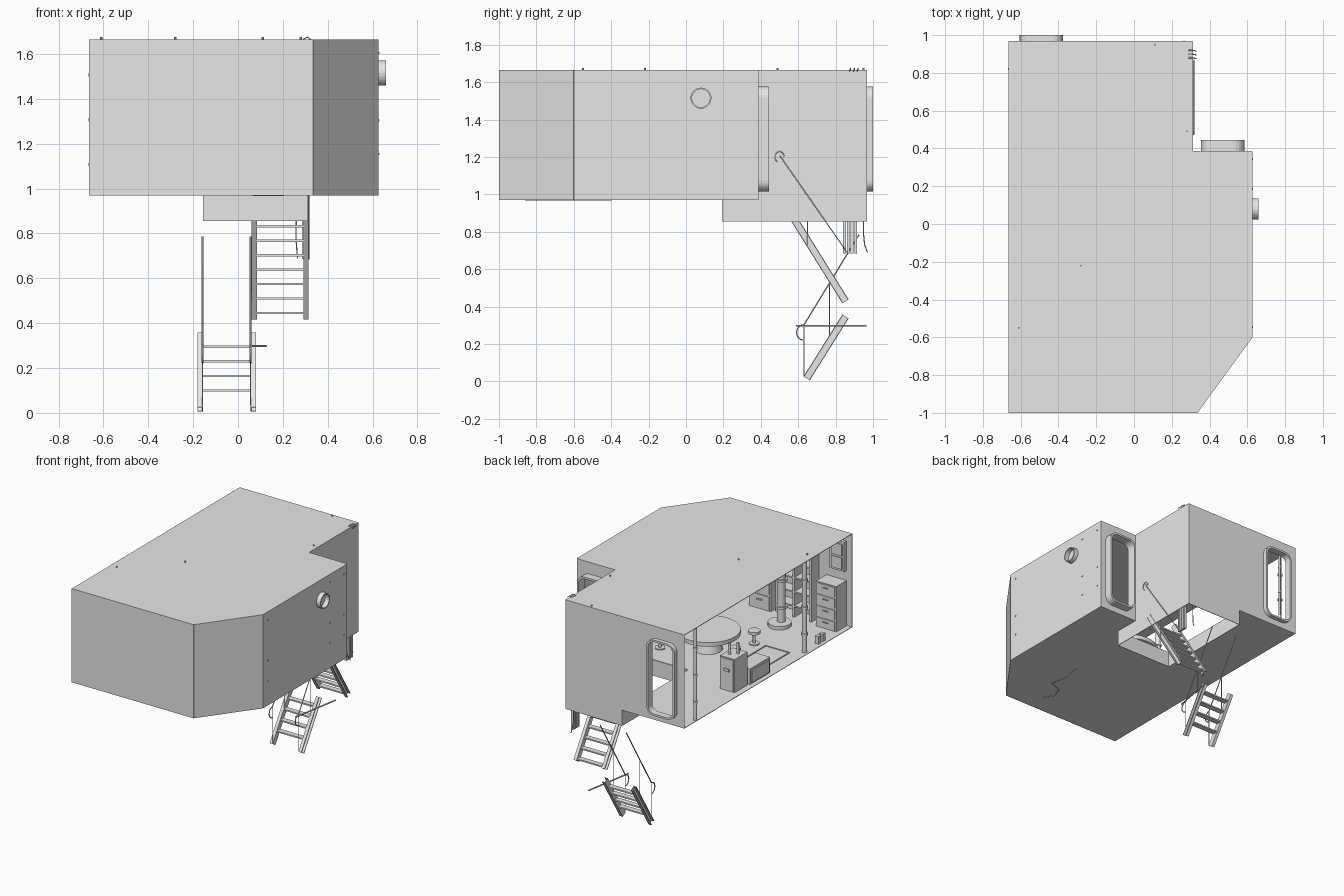
import bpy, bmesh, math
from mathutils import Matrix, Vector

cube = bpy.data.objects.get("Cube")
if cube:
    bpy.data.objects.remove(cube, do_unlink=True)

grey = bpy.data.materials.new("light_grey")
grey.use_nodes = True
grey.diffuse_color = (0.8, 0.8, 0.8, 1)
grey.node_tree.nodes["Principled BSDF"].inputs["Base Color"].default_value = grey.diffuse_color


def add(name, mesh, matrix=Matrix(), smooth=False):
    mesh.materials.clear()
    mesh.materials.append(grey)
    ob = bpy.data.objects.new(name, mesh)
    ob.matrix_world = matrix
    bpy.context.collection.objects.link(ob)
    for p in mesh.polygons:
        p.use_smooth = smooth
    return ob


def box(name, lo, hi):
    lo, hi = Vector(lo), Vector(hi)
    bm = bmesh.new()
    bmesh.ops.create_cube(bm, size=1)
    for v in bm.verts:
        v.co = Vector(v.co[i] * (hi - lo)[i] + (lo + hi)[i] / 2 for i in range(3))
    me = bpy.data.meshes.new(name)
    bm.to_mesh(me)
    bm.free()
    return add(name, me)


def cylinder(name, x, y, z0, z1, r, r2=None, sides=24):
    bm = bmesh.new()
    bmesh.ops.create_cone(bm, cap_ends=True, segments=sides, radius1=r,
                          radius2=r if r2 is None else r2, depth=z1 - z0)
    me = bpy.data.meshes.new(name)
    bm.to_mesh(me)
    bm.free()
    ob = add(name, me, Matrix.Translation((x, y, (z0 + z1) / 2)), True)
    me.set_sharp_from_angle(angle=math.radians(40))
    return ob


def curve_mesh(name, loops, closed, dims, **settings):
    cu = bpy.data.curves.new(name, "CURVE")
    cu.dimensions = dims
    for key, value in settings.items():
        setattr(cu, key, value)
    for pts in loops:
        sp = cu.splines.new("POLY")
        sp.points.add(len(pts) - 1)
        for p, co in zip(sp.points, pts):
            p.co = (*co, 0, 1) if len(co) == 2 else (*co, 1)
        sp.use_cyclic_u = closed
    tmp = bpy.data.objects.new(name + "_tmp", cu)
    bpy.context.collection.objects.link(tmp)
    bpy.context.view_layer.update()
    me = bpy.data.meshes.new_from_object(tmp.evaluated_get(bpy.context.evaluated_depsgraph_get()))
    bpy.data.objects.remove(tmp, do_unlink=True)
    return me


def tube(name, pts, r=0.004):
    me = curve_mesh(name, [pts], False, "3D", bevel_depth=r, bevel_resolution=1, use_fill_caps=True)
    return add(name, me, smooth=True)


def slab(name, loops, matrix=Matrix(), half=0.002):
    me = curve_mesh(name, loops, True, "2D", fill_mode="BOTH", extrude=half)
    return add(name, me, matrix)


def upright(p, q):
    u = (Vector(q) - Vector(p)).normalized()
    m = Matrix(((u.x, 0, u.y, p[0]), (u.y, 0, -u.x, p[1]), (0, 1, 0, 0), (0, 0, 0, 1)))
    return m


def rect(a, b, c, d):
    return [(a, c), (b, c), (b, d), (a, d)]


def rounded(a, b, c, d, r, n=6):
    pts = []
    for i, (x, y) in enumerate([(b - r, d - r), (a + r, d - r), (a + r, c + r), (b - r, c + r)]):
        for k in range(n + 1):
            t = (i + k / n) * math.pi / 2
            pts.append((x + r * math.cos(t), y + r * math.sin(t)))
    return pts


Z0, Z1, ZB = 0.97, 1.665, 0.855
L, M, R = -0.665, 0.31, 0.625
F, S, B = -0.998, 0.385, 0.967
WX, WY = -0.155, 0.195

# Room shell: roof, floor with stair hatch, walls; the side at low x is open
plan = [(L, F), (0.335, F), (R, -0.6), (R, S), (M, S), (M, B), (L, B)]
slab("roof", [plan], Matrix.Translation((0, 0, Z1 - 0.002)))
floor_plan = [(L, F), (0.335, F), (R, -0.6), (R, S), (M, S), (M, WY), (WX, WY), (WX, B), (L, B)]
slab("floor", [floor_plan], Matrix.Translation((0, 0, Z0 + 0.002)))


def wall(name, p, q, outline=None, holes=()):
    length = (Vector(q) - Vector(p)).length
    slab(name, [outline or rect(0, length, Z0, Z1), *holes], upright(p, q))


wall("front_wall", plan[0], plan[1])
wall("angled_wall", plan[1], plan[2])
wall("left_wall", plan[2], plan[3])
wall("hatch_left_wall", (M, S), (M, B), rect(0, B - S, ZB, Z1))

# Doorways: wall openings with deep rounded frames
DZ0, DZ1 = 1.015, 1.577
for name, x0, x1, y0, y1 in (("side", 0.355, 0.585, 0.375, 0.445), ("back", -0.605, -0.375, 0.95, 1.0)):
    outer = rounded(x0, x1, DZ0, DZ1, 0.06)
    inner = rounded(x0 + 0.014, x1 - 0.014, DZ0 + 0.014, DZ1 - 0.014, 0.048)
    slab(name + "_door_frame", [outer, inner], upright((0, (y0 + y1) / 2), (1, (y0 + y1) / 2)), (y1 - y0) / 2)
    if name == "side":
        outline = rect(M, R, Z0, Z1)
        y = S
    else:
        outline = [(L, Z0), (WX, Z0), (WX, ZB), (M, ZB), (M, Z1), (L, Z1)]
        y = B
    slab(name + "_door_wall", [outline, outer], upright((0, y), (1, y)))

# Stair well below the floor, open underneath
wall("well_front", (WX, WY), (M, WY), rect(0, M - WX, ZB, Z0))
wall("well_right", (WX, WY), (WX, B), rect(0, B - WY, ZB, Z0))
wall("well_left", (M, WY), (M, S), rect(0, S - WY, ZB, Z0))

# Round window ring on the left wall
ring = [rounded(-r, r, -r, r, r) for r in (0.056, 0.048)]
turn = Matrix.Translation((0.642, 0.08, 1.515)) @ Matrix.Rotation(math.pi / 2, 4, "Y")
slab("window_ring", ring, turn, 0.018)


# Ladders with outward channel rails and flat treads
def ladder(name, x0, x1, bottom, top, treads):
    b, t = Vector(bottom), Vector(top)
    d = t - b
    place = Matrix.Translation((0, *((b + t) / 2))) @ Matrix.Rotation(math.atan2(-d.x, d.y), 4, "X")
    h, w = d.length / 2, 0.02
    for side, xa, s in (("right", x0, 1), ("left", x1, -1)):
        web = xa + s * 0.02
        parts = [(web, web + s * 0.004, -w, w), (xa, web, -w, 0.005 - w), (xa, web, w - 0.005, w)]
        for part, (a, c, e, f) in zip(("web", "front_flange", "back_flange"), parts):
            ob = box(f"{name}_{side}_{part}", (min(a, c), e, -h), (max(a, c), f, h))
            ob.matrix_world = place
    for i, z in enumerate(treads):
        y = b.x + d.x * (z - b.y) / d.y
        box(f"{name}_tread_{i}", (x0 + 0.02, y - 0.02, z - 0.005), (x1 - 0.02, y + 0.02, z + 0.005))


ladder("upper_ladder", 0.06, 0.315, (0.853, 0.428), (0.524, 0.955), [0.445 + 0.0645 * i for i in range(7)])
ladder("lower_ladder", -0.18, 0.08, (0.645, 0.016), (0.853, 0.348), [0.1 + 0.065 * i for i in range(4)])

# Handrails beside the lower ladder, with hooked ends and posts
for side, x in (("right", -0.158), ("left", 0.056)):
    hook = [(x, 0.625 - 0.034 * math.sin(t), 0.262 + 0.04 * math.cos(t))
            for t in [i * math.pi / 8 for i in range(9)]]
    tube(f"{side}_handrail", [(x, 0.925, 0.785), (x, 0.632, 0.305)] + hook)
    tube(f"{side}_lower_post", [(x, 0.632, 0.305), (x, 0.632, 0.03)], 0.003)
    tube(f"{side}_upper_post", [(x, 0.767, 0.525), (x, 0.767, 0.22)], 0.003)
tube("swing_bar", [(0.06, 0.59, 0.298), (0.125, 0.965, 0.298)], 0.005)
tube("upper_handrail", [(0.316, 0.5, 1.21), (0.316, 0.865, 0.685)], 0.003)
tube("upper_handrail_loop", [(0.316, 0.5 + 0.025 * math.cos(t), 1.2 + 0.03 * math.sin(t))
                             for t in [i * math.pi / 6 for i in range(9)]], 0.003)
tube("upper_rail_post", [(0.3, 0.65, ZB), (0.3, 0.65, 0.72)], 0.003)

# Hanging bundle of slats and a loose cable under the back corner
for i in range(4):
    y = 0.84 + i * 0.02
    box(f"hanging_slat_{i}", (0.285, y, 0.685), (0.303, y + 0.015, 0.86))
tube("loose_cable", [(0.26, 0.95, 0.86), (0.258, 0.95, 0.78), (0.262, 0.955, 0.73), (0.265, 0.97, 0.69)], 0.003)
tube("floor_cable", [(0.12, -0.86, Z0), (0.07, -0.78, Z0), (0.1, -0.7, Z0), (0.2, -0.66, Z0),
                     (0.17, -0.54, Z0), (0.2, -0.4, Z0)], 0.004)

# Small fixings on the roof edge and outer walls
for i in range(3):
    tube(f"roof_hook_{i}", [(0.29, 0.88 + i * 0.02, Z1), (0.31, 0.88 + i * 0.02, 1.675), (0.33, 0.875 + i * 0.02, 1.66)], 0.003)
for i, (x, y) in enumerate([(-0.61, -0.55), (-0.28, -0.22), (0.11, 0.95), (0.28, 0.49)]):
    cylinder(f"roof_stud_{i}", x, y, Z1 - 0.01, 1.675, 0.005, sides=8)
for i, y in enumerate((-0.55, 0.18, 0.34)):
    for k, z in enumerate((1.15, 1.3, 1.6)):
        box(f"wall_bolt_{i}_{k}", (R, y, z), (R + 0.006, y + 0.01, z + 0.008))


# Interior cabinets with raised drawer fronts
def cabinet(name, x0, x1, y0, y1, h, drawers):
    box(name, (x0, y0, Z0), (x1, y1, Z0 + h))
    step = h / drawers
    for i in range(drawers):
        z = Z0 + i * step
        box(f"{name}_drawer_{i}", (x0 + 0.01, y1, z + 0.008), (x1 - 0.01, y1 + 0.006, z + step - 0.008))
        box(f"{name}_handle_{i}", ((x0 + x1) / 2 - 0.02, y1, z + step * 0.6), ((x0 + x1) / 2 + 0.02, y1 + 0.014, z + step * 0.68))


cabinet("tall_cabinet", -0.625, -0.46, -0.99, -0.87, 0.34, 4)
cabinet("counter", -0.62, -0.5, 0.165, 0.315, 0.25, 1)
cabinet("rear_cabinet", -0.08, 0.1, -0.99, -0.88, 0.24, 2)
box("chest", (-0.63, -0.085, Z0), (-0.51, 0.15, Z0 + 0.12))
box("chest_panel", (-0.637, -0.07, Z0 + 0.015), (-0.63, 0.135, Z0 + 0.105))
for i, x in enumerate((-0.58, -0.54)):
    cylinder(f"bottle_{i}", x, 0.22 + i * 0.04, Z0 + 0.25, Z0 + 0.33, 0.01, sides=12)

# Wall panel and open shelves on the front wall
box("wall_panel", (-0.62, -0.995, 1.38), (-0.5, -0.97, 1.6))
for i in range(2):
    box(f"panel_door_{i}", (-0.605, -0.97, 1.395 + i * 0.1), (-0.515, -0.962, 1.48 + i * 0.1))
for i, x in enumerate((-0.4, -0.26, -0.12)):
    box(f"shelf_side_{i}", (x, -0.99, Z0), (x + 0.015, -0.9, 1.6))
for i in range(6):
    box(f"shelf_{i}", (-0.4, -0.99, 1.05 + i * 0.105), (-0.105, -0.9, 1.06 + i * 0.105))

# Full-height poles along the open side and a thick pipe
for i, (x, y, r) in enumerate([(-0.65, 0.82, 0.012), (-0.63, -0.49, 0.018), (-0.58, 0.9, 0.008), (-0.25, -0.76, 0.03)]):
    cylinder(f"pole_{i}", x, y, Z0, Z1, r, sides=16)
    for k in range(3):
        cylinder(f"pole_collar_{i}_{k}", x, y, 1.1 + k * 0.2, 1.115 + k * 0.2, r * 1.4, sides=16)
cylinder("pipe_base", -0.25, -0.74, Z0, Z0 + 0.03, 0.08)
for i in range(2):
    box(f"floor_block_{i}", (-0.64, -0.72 + i * 0.05, Z0), (-0.61, -0.69 + i * 0.05, Z0 + 0.06))

# Round table with stools
cylinder("table_pedestal", -0.07, -0.16, Z0, Z0 + 0.12, 0.1, 0.07)
cylinder("table_top", -0.07, -0.16, Z0 + 0.12, Z0 + 0.15, 0.22, sides=32)
for i, (x, y) in enumerate([(-0.33, -0.1), (-0.28, -0.4), (0.2, 0.02), (0.12, -0.42)]):
    cylinder(f"stool_foot_{i}", x, y, Z0, Z0 + 0.012, 0.035)
    cylinder(f"stool_stem_{i}", x, y, Z0, Z0 + 0.09, 0.01, sides=12)
    cylinder(f"stool_seat_{i}", x, y, Z0 + 0.085, Z0 + 0.105, 0.042)
slab("floor_hatch_rim", [rect(-0.56, -0.36, -0.42, -0.14), rect(-0.553, -0.367, -0.413, -0.147)],
     Matrix.Translation((0, 0, Z0 + 0.006)), 0.003)
